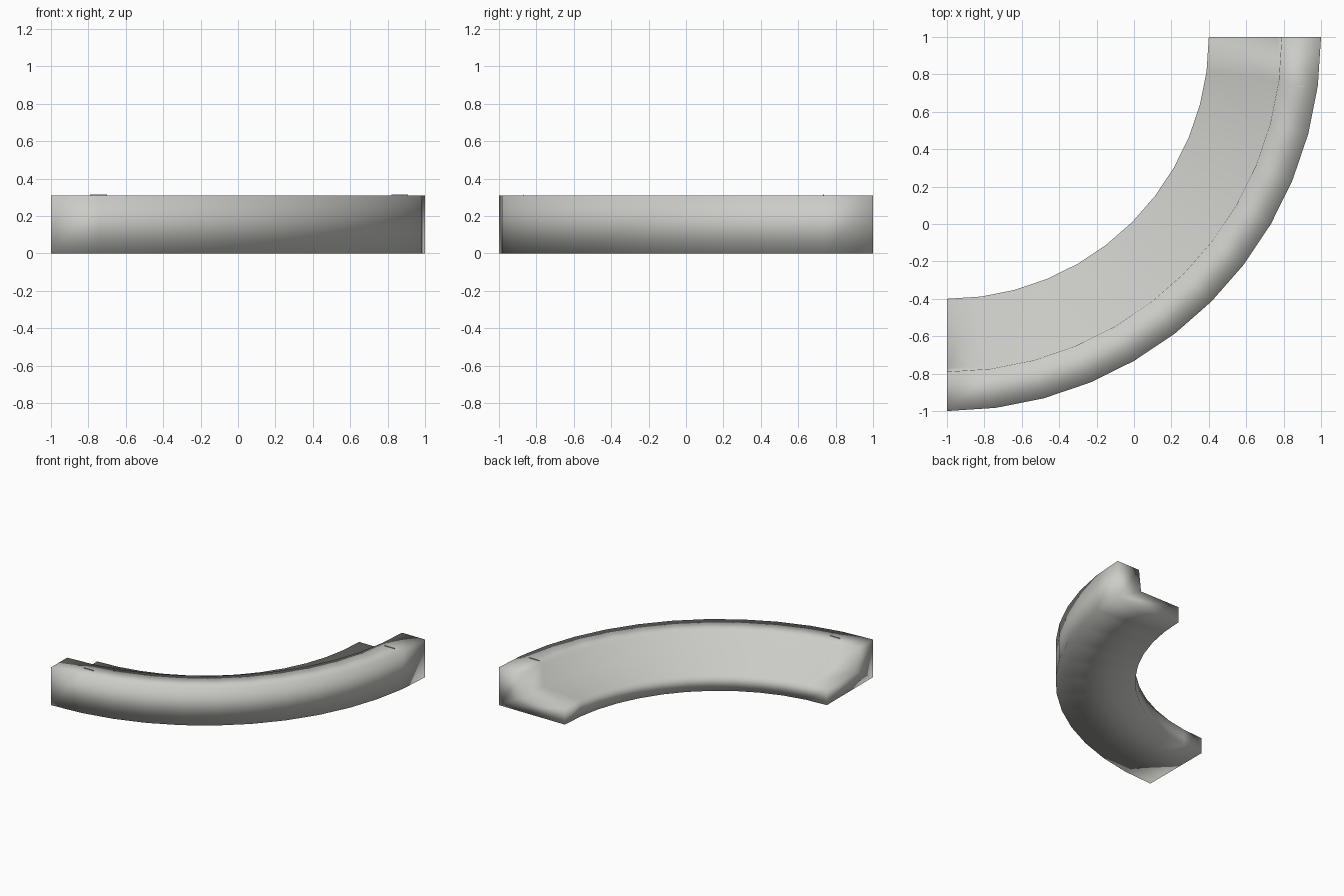
import bpy
import bmesh
from math import sin, cos, pi

if "Cube" in bpy.data.objects:
    bpy.data.objects.remove(bpy.data.objects["Cube"], do_unlink=True)

fabric = bpy.data.materials.new("pale grey fabric")
fabric.use_nodes = True
colour = (0.6, 0.6, 0.57, 1)
fabric.diffuse_color = colour
fabric.node_tree.nodes["Principled BSDF"].inputs["Base Color"].default_value = colour


def finish(name, bm):
    bmesh.ops.recalc_face_normals(bm, faces=bm.faces)
    mesh = bpy.data.meshes.new(name)
    bm.to_mesh(mesh)
    bm.free()
    mesh.materials.append(fabric)
    obj = bpy.data.objects.new(name, mesh)
    bpy.context.collection.objects.link(obj)
    return obj


# Curved bench: an L-shaped section (radius, height) swept a quarter turn
SECTION = [(2, 0), (2, 0.31), (1.79, 0.31), (1.77, 0.13), (1.4, 0.13), (1.4, 0)]
STEPS = 12
bm = bmesh.new()
rings = []
for i in range(STEPS + 1):
    a = i / STEPS * pi / 2
    rings.append([bm.verts.new((-1 + r * sin(a), 1 - r * cos(a), z)) for r, z in SECTION])
for near, far in zip(rings, rings[1:]):
    for k in range(len(SECTION)):
        n = (k + 1) % len(SECTION)
        bm.faces.new((near[k], near[n], far[n], far[k]))

# End caps, split where the backrest meets the seat
for ring in (rings[0], rings[-1]):
    bm.faces.new(ring[:4])
    bm.faces.new([ring[0]] + ring[3:])
bench = finish("curved_bench", bm)
bench.data.shade_smooth()

# Thin upright tabs on top of the backrest
for name, x, y in (("right_tab", -0.745, -0.87), ("left_tab", 0.865, 0.735)):
    bm = bmesh.new()
    bmesh.ops.create_cube(bm, size=1)
    bmesh.ops.scale(bm, vec=(0.09, 0.003, 0.008), verts=bm.verts)
    bmesh.ops.translate(bm, vec=(x, y, 0.311), verts=bm.verts)
    finish(name, bm)
